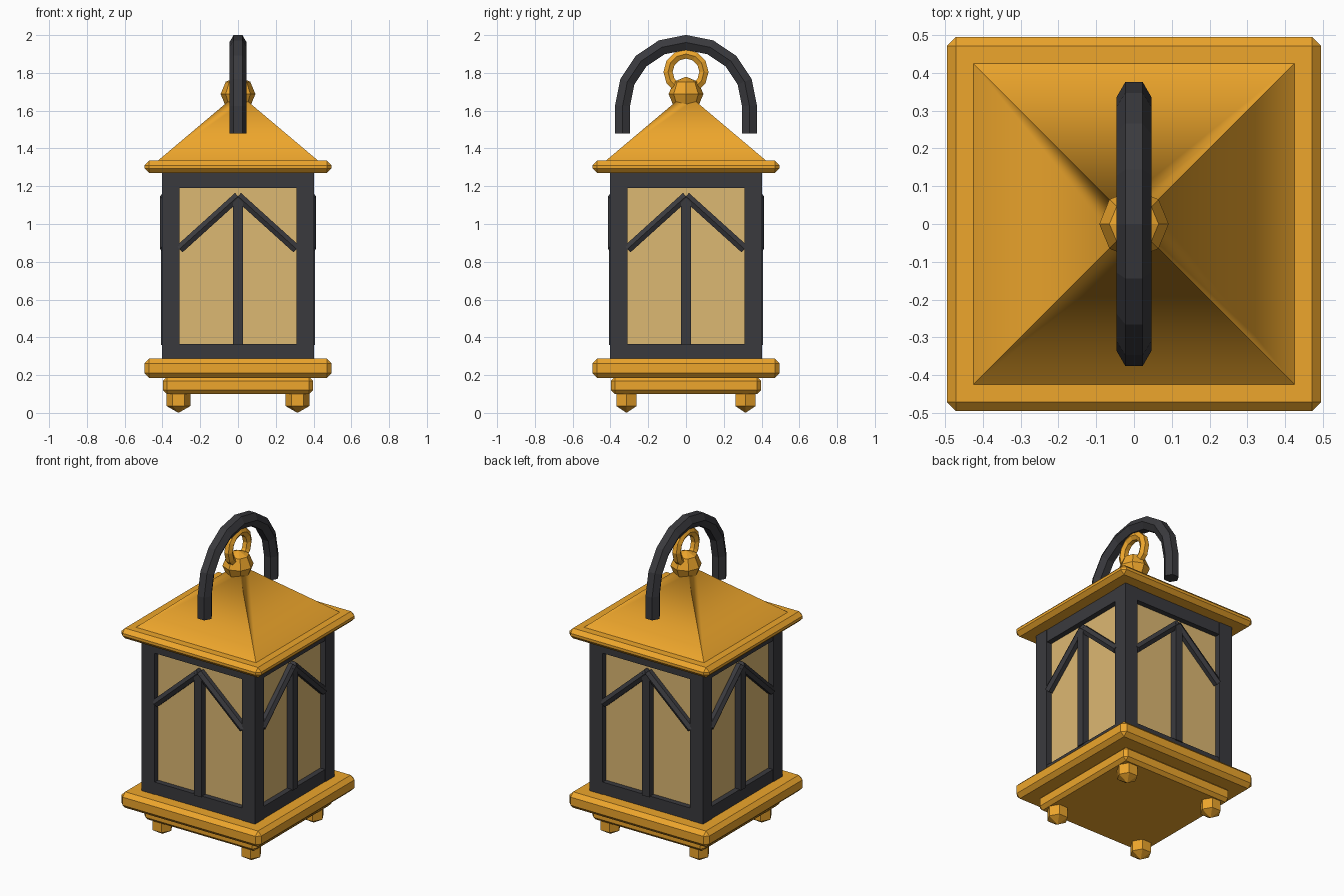
import bpy, bmesh
from math import sin, cos, pi, radians
from mathutils import Matrix, Vector

if "Cube" in bpy.data.objects:
    bpy.data.objects.remove(bpy.data.objects["Cube"])


def material(name, col):
    m = bpy.data.materials.new(name)
    m.diffuse_color = (*col, 1)
    m.use_nodes = True
    m.node_tree.nodes["Principled BSDF"].inputs["Base Color"].default_value = m.diffuse_color
    return m


GOLD = material("gold_metal", (0.85, 0.38, 0.025))
IRON = material("dark_iron", (0.042, 0.042, 0.048))
GLASS = material("amber_glass", (0.72, 0.48, 0.17))


def finish(name, bm, mat, matrix=None):
    if matrix is not None:
        bm.transform(matrix)
    bmesh.ops.recalc_face_normals(bm, faces=bm.faces)
    me = bpy.data.meshes.new(name)
    bm.to_mesh(me)
    bm.free()
    me.materials.append(mat)
    ob = bpy.data.objects.new(name, me)
    bpy.context.collection.objects.link(ob)
    return ob


def box(name, lo, hi, mat, bevel=0, matrix=None):
    lo, hi = Vector(lo), Vector(hi)
    bm = bmesh.new()
    bmesh.ops.create_cube(bm, size=1, matrix=Matrix.Translation((lo + hi) / 2)
                          @ Matrix.Diagonal((*(hi - lo), 1)))
    if bevel:
        bmesh.ops.bevel(bm, geom=bm.edges[:], offset=bevel, segments=1, affect='EDGES')
    return finish(name, bm, mat, matrix)


def plate(name, half, z0, z1, bevel):
    return box(name, (-half, -half, z0), (half, half, z1), GOLD, bevel)


def ball(name, loc, r, seg, rings, mat, turn=0):
    bm = bmesh.new()
    bmesh.ops.create_uvsphere(bm, u_segments=seg, v_segments=rings, radius=r)
    return finish(name, bm, mat, Matrix.Translation(loc) @ Matrix.Rotation(turn, 4, 'Z'))


def sweep(name, path, normals, r, sides, mat, closed):
    """Tube along a path in the yz plane; normals point outward in that plane."""
    bm = bmesh.new()
    rings = []
    for p, n in zip(path, normals):
        rings.append([bm.verts.new(Vector(p) + r * (cos(2 * pi * i / sides) * Vector((1, 0, 0))
                      + sin(2 * pi * i / sides) * Vector(n))) for i in range(sides)])
    for k in range(len(rings) if closed else len(rings) - 1):
        a, b = rings[k], rings[(k + 1) % len(rings)]
        for i in range(sides):
            j = (i + 1) % sides
            bm.faces.new((a[i], a[j], b[j], b[i]))
    if not closed:
        bm.faces.new(rings[0])
        bm.faces.new(rings[-1])
    return finish(name, bm, mat)


# Stepped base and roof eave
plate("lower_base", 0.397, 0.10, 0.19, 0.02)
plate("upper_base", 0.495, 0.185, 0.287, 0.025)
plate("roof_eave", 0.495, 1.27, 1.335, 0.024)

# Feet
for sx in (-1, 1):
    for sy in (-1, 1):
        ball("foot", (sx * 0.315, sy * 0.315, 0.072), 0.072, 6, 3, GOLD, pi / 2)

# Cage, repeated on four sides
for k in range(4):
    R = Matrix.Rotation(k * pi / 2, 4, 'Z')
    box("corner_post", (-0.403, -0.403, 0.28), (-0.31, -0.31, 1.28), IRON, 0, R)
    box("bottom_rail", (-0.31, -0.40, 0.28), (0.31, -0.32, 0.365), IRON, 0, R)
    box("top_rail", (-0.31, -0.40, 1.19), (0.31, -0.32, 1.28), IRON, 0, R)
    box("glass_pane", (-0.31, -0.366, 0.36), (0.31, -0.346, 1.195), GLASS, 0, R)
    box("mullion", (-0.026, -0.408, 0.36), (0.026, -0.36, 1.14), IRON, 0, R)
    for s in (-1, 1):
        # six-sided diagonal brace from the peak down to the post
        a, b = Vector((0, -0.385, 1.147)), Vector((s * 0.31, -0.385, 0.867))
        bm = bmesh.new()
        bmesh.ops.create_cone(bm, cap_ends=True, segments=6, radius1=0.027,
                              radius2=0.027, depth=(b - a).length)
        turn = (b - a).normalized()
        side = Vector((0, 1, 0))
        M = Matrix((turn.cross(side).cross(turn), turn.cross(side), turn)).transposed()
        M = M @ Matrix.Rotation(pi / 2, 3, 'Z')
        finish("brace", bm, IRON, R @ Matrix.Translation((a + b) / 2) @ M.to_4x4())

# Pyramid roof: slopes blend towards the top, ridges stay crisp at the base
bm = bmesh.new()
corners = [(-1, -1), (1, -1), (1, 1), (-1, 1)]
top = [bm.verts.new((x * 0.045, y * 0.045, 1.655)) for x, y in corners]
for i in range(4):
    j = (i + 1) % 4
    lo = [bm.verts.new((corners[c][0] * 0.427, corners[c][1] * 0.427, 1.333)) for c in (i, j)]
    f = bm.faces.new((lo[0], lo[1], top[j], top[i]))
    f.smooth = True
finish("roof", bm, GOLD)

# Finial ball and ring
ball("finial_ball", (0, 0, 1.688), 0.092, 8, 4, GOLD)
angles = [2 * pi * i / 12 for i in range(12)]
dirs = [(0, cos(t), sin(t)) for t in angles]
sweep("finial_ring", [(0, 0.095 * n[1], 1.805 + 0.095 * n[2]) for n in dirs],
      dirs, 0.028, 6, GOLD, True)

# Arched handle: half circle with straight legs
dirs = [(0, cos(pi * i / 8), sin(pi * i / 8)) for i in range(9)]
path = [(0, 0.336 * n[1], 1.625 + 0.336 * n[2]) for n in dirs]
path = [(0, 0.336, 1.48)] + path + [(0, -0.336, 1.48)]
sweep("handle", path, [dirs[0]] + dirs + [dirs[-1]], 0.046, 6, IRON, False)
